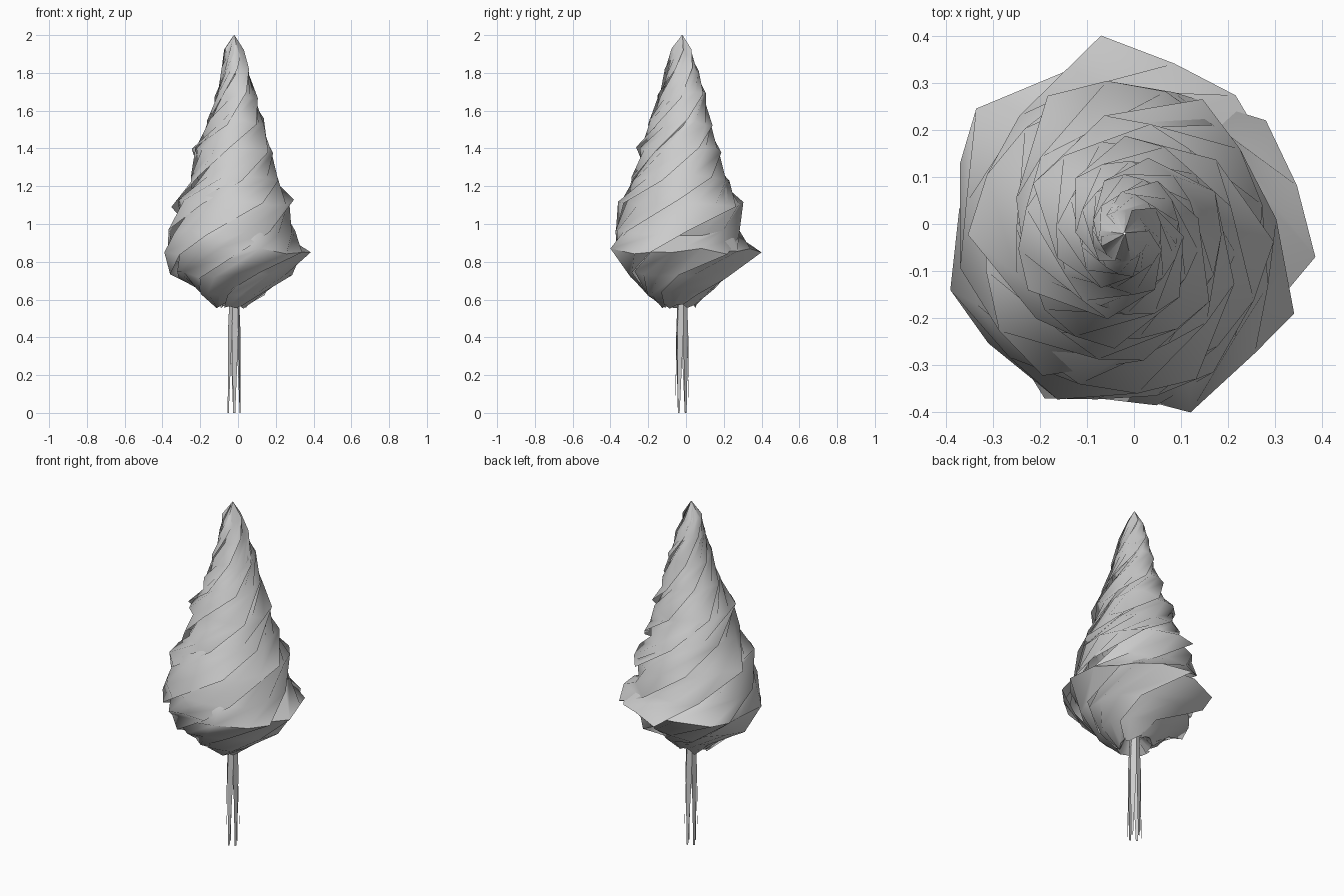
import bpy, math, random
from mathutils import Vector

if "Cube" in bpy.data.objects:
    bpy.data.objects.remove(bpy.data.objects["Cube"])

random.seed(4)
TWIST, BLADES, COLS = 5.5, 6, 4

# foliage rings: z, x min, x max, y min, y max
RINGS = [(0.62, -0.06, 0.03, -0.07, 0.03), (0.57, -0.12, 0.05, -0.13, 0.07),
         (0.64, -0.22, 0.16, -0.22, 0.14), (0.73, -0.345, 0.27, -0.31, 0.24),
         (0.855, -0.38, 0.365, -0.385, 0.355), (0.95, -0.365, 0.29, -0.385, 0.30),
         (1.11, -0.34, 0.29, -0.36, 0.30), (1.24, -0.26, 0.22, -0.29, 0.22),
         (1.39, -0.245, 0.185, -0.26, 0.185), (1.54, -0.165, 0.14, -0.20, 0.14),
         (1.68, -0.12, 0.10, -0.15, 0.105), (1.81, -0.09, 0.06, -0.11, 0.065),
         (1.91, -0.075, 0.03, -0.08, 0.03), (2.0, -0.022, -0.018, -0.022, -0.018)]


def make_mesh(name, verts, faces):
    me = bpy.data.meshes.new(name)
    me.from_pydata([tuple(v) for v in verts], [], faces)
    ob = bpy.data.objects.new(name, me)
    bpy.context.collection.objects.link(ob)
    bpy.ops.object.select_all(action='DESELECT')
    ob.select_set(True)
    bpy.context.view_layer.objects.active = ob
    bpy.ops.object.shade_smooth_by_angle(angle=math.radians(60))
    return ob


# Foliage: overlapping sheets that spiral up around the trunk
verts, faces = [], []
for b in range(BLADES):
    base = len(verts)
    for i, (z, x0, x1, y0, y1) in enumerate(RINGS):
        for c in range(COLS):
            t = c / (COLS - 1)
            a = 2 * math.pi / BLADES * (b + 1.15 * t) + TWIST * z
            mid = 0 < i < len(RINGS) - 1
            f = 0.93 + 0.10 * t + (random.uniform(-0.025, 0.025) if mid else 0)
            dz = random.uniform(-0.02, 0.02) if mid else 0
            verts.append(Vector(((x0 + x1) / 2 + (x1 - x0) / 2 * f * math.cos(a),
                                 (y0 + y1) / 2 + (y1 - y0) / 2 * f * math.sin(a),
                                 z + dz)))
    for i in range(len(RINGS) - 1):
        for c in range(COLS - 1):
            k = base + i * COLS + c
            faces.append((k, k + 1, k + COLS + 1, k + COLS))

# Pull out the jagged tips of the widest sheets
for p in [(0.385, -0.07, 0.85), (-0.07, 0.40, 0.85), (-0.335, 0.245, 0.86),
          (-0.39, -0.14, 0.85), (0.12, -0.40, 0.87), (0.28, 0.22, 0.84),
          (0.34, -0.19, 0.85), (-0.19, -0.37, 0.86)]:
    p = Vector(p)
    min(verts, key=lambda v: (v - p).length).xyz = p
make_mesh("foliage", verts, faces)

# Trunk: ring of slim bark strips, narrowing to points near the ground
verts, faces = [], []
N = 6
for i in range(N):
    k = len(verts)
    for z, r, w in [(0.70, 0.022, 0.55), (0.42, 0.034, 0.53), (0.0, 0.037, 0.15)]:
        for s in (-1, 1):
            a = 2 * math.pi * (i + 0.5) / N + 0.4 * z + s * w
            verts.append(Vector((-0.02 + r * math.cos(a), -0.02 + r * math.sin(a), z)))
    faces += [(k, k + 1, k + 3, k + 2), (k + 2, k + 3, k + 5, k + 4)]
make_mesh("trunk", verts, faces)
